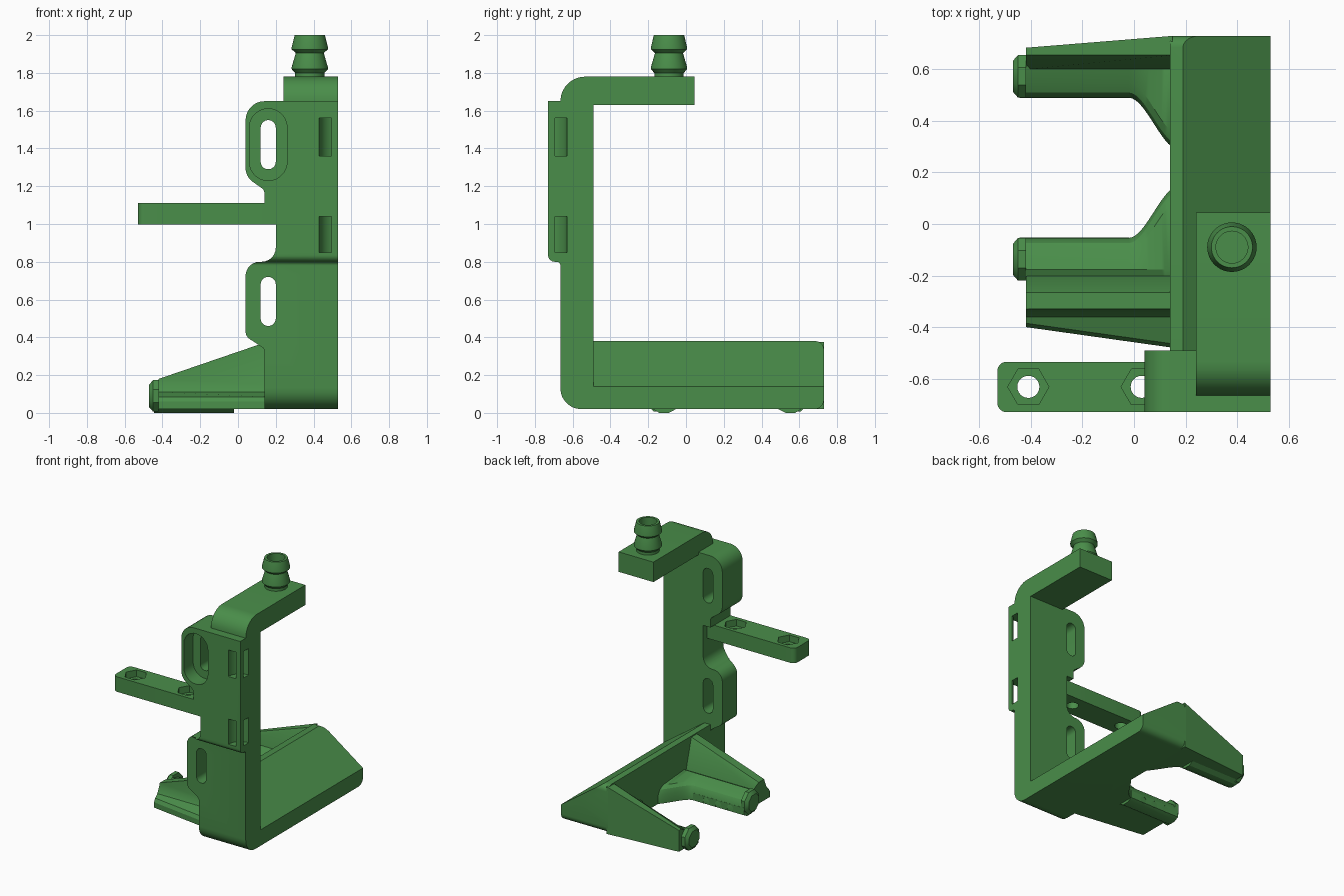
import bpy, bmesh, math
from mathutils import Vector

if "Cube" in bpy.data.objects:
    bpy.data.objects.remove(bpy.data.objects["Cube"])

green = bpy.data.materials.new("green plastic")
green.diffuse_color = (0.068, 0.27, 0.068, 1)
green.use_nodes = True
green.node_tree.nodes["Principled BSDF"].inputs["Base Color"].default_value = green.diffuse_color
PLACE = {'x': lambda a, b, t: (t, a, b), 'y': lambda a, b, t: (a, t, b), 'z': lambda a, b, t: (a, b, t)}


def rounded(points, steps=7):
    """Fillet each (a, b, radius) corner of a closed outline."""
    out = []
    for i, p in enumerate(points):
        c = Vector(p[:2])
        if len(p) < 3:
            out.append(c)
            continue
        u = (Vector(points[i - 1][:2]) - c).normalized()
        v = (Vector(points[(i + 1) % len(points)][:2]) - c).normalized()
        half = u.angle(v) / 2
        centre = c + (u + v).normalized() * (p[2] / math.sin(half))
        s = c + u * (p[2] / math.tan(half)) - centre
        e = c + v * (p[2] / math.tan(half)) - centre
        sweep = math.atan2(s.x * e.y - s.y * e.x, s.dot(e))
        for k in range(steps + 1):
            t = sweep * k / steps
            out.append(centre + Vector((s.x * math.cos(t) - s.y * math.sin(t),
                                        s.x * math.sin(t) + s.y * math.cos(t))))
    return out


def loft(name, sections, closed=False):
    """Skin rings of 3D points, with end caps unless closed."""
    bm = bmesh.new()
    rings = [[bm.verts.new(p) for p in s] for s in sections]
    n = len(rings[0])
    pairs = list(zip(rings, rings[1:])) + ([(rings[-1], rings[0])] if closed else [])
    for r, q in pairs:
        for i in range(n):
            bm.faces.new((r[i], r[(i + 1) % n], q[(i + 1) % n], q[i]))
    if not closed:
        bm.faces.new(rings[0])
        bm.faces.new(rings[-1][::-1])
    bmesh.ops.recalc_face_normals(bm, faces=bm.faces)
    me = bpy.data.meshes.new(name)
    bm.to_mesh(me)
    bm.free()
    me.materials.append(green)
    ob = bpy.data.objects.new(name, me)
    bpy.context.collection.objects.link(ob)
    return ob


def prism(name, points, axis, lo, hi):
    pts = rounded(points)
    return loft(name, [[PLACE[axis](p[0], p[1], t) for p in pts] for t in (lo, hi)])


def circle(a, b, r, n=24, turn=0):
    return [(a + r * math.cos(turn + math.tau * i / n), b + r * math.sin(turn + math.tau * i / n)) for i in range(n)]


def slot(x0, x1, z0, z1):
    r = (x1 - x0) / 2 - 0.0005
    return [(x0, z0, r), (x1, z0, r), (x1, z1, r), (x0, z1, r)]


def carve(ob, cutter, op='DIFFERENCE'):
    m = ob.modifiers.new(op.lower(), 'BOOLEAN')
    m.operation, m.solver, m.object = op, 'EXACT', cutter
    bpy.context.view_layer.objects.active = ob
    bpy.ops.object.modifier_apply(modifier=m.name)
    bpy.data.objects.remove(cutter)


# upright plate with two slotted ears
plate = prism("upright_plate", [
    (0.14, 0.02), (0.53, 0.02), (0.53, 1.65), (0.04, 1.65, 0.1), (0.04, 1.25, 0.09), (0.14, 1.18, 0.035),
    (0.14, 1.11), (0.2, 1.11), (0.2, 0.8, 0.075), (0.04, 0.8, 0.075), (0.04, 0.405, 0.05), (0.14, 0.34, 0.03)],
    'y', -0.73, -0.49)
carve(plate, prism("side_shape", [
    (-0.49, 0.0), (-0.49, 1.7), (-0.73, 1.7), (-0.73, 0.8, 0.035), (-0.665, 0.8, 0.02),
    (-0.665, 0.02, 0.11), (-0.55, 0.02), (-0.55, 0.0)], 'x', -0.2, 0.8), 'INTERSECT')
for z0, z1 in ((0.46, 0.72), (1.29, 1.55)):
    carve(plate, prism("slot_cutter", slot(0.12, 0.2, z0, z1), 'y', -0.9, -0.3))
carve(plate, prism("recess_cutter", slot(0.06, 0.26, 1.23, 1.61), 'y', -0.9, -0.62))
# curved tie channels around the corner
for z0, z1 in ((0.85, 1.04), (1.36, 1.56)):
    ring = []
    for i in range(17):
        a = math.radians(75 + 120 * i / 16)
        ring.append([(0.53 + r * math.cos(a), -0.73 + r * math.sin(a), z)
                     for r, z in ((0.036, z0), (0.1, z0), (0.1, z1), (0.036, z1))])
    carve(plate, loft("tie_cutter", ring))

# top arm that bends over the plate
prism("top_arm", [(-0.665, 1.648), (-0.665, 1.78, 0.13), (0.045, 1.78), (0.045, 1.63),
                  (-0.49, 1.63), (-0.49, 1.648)], 'x', 0.24, 0.53)

# hollow barbed hose nozzle
profile = [(0.078, 1.77), (0.078, 1.80), (0.096, 1.82), (0.096, 1.83), (0.074, 1.905), (0.096, 1.925),
           (0.096, 1.935), (0.08, 2.0), (0.062, 2.0), (0.062, 1.77)]
loft("hose_nozzle", [[(0.38 + r * math.cos(t), -0.09 + r * math.sin(t), z) for r, z in profile]
                     for t in (math.tau * i / 40 for i in range(40))], closed=True)

# side tab with nut pockets
tab = prism("side_tab", [(-0.53, -0.73, 0.035), (0.2, -0.73), (0.2, -0.535), (-0.53, -0.535, 0.035)], 'z', 0.997, 1.11)
for x in (-0.41, 0.03):
    for shape, z in ((circle(x, -0.632, 0.043), 0.9), (circle(x, -0.632, 0.08, 6), 1.06)):
        for ob in (tab, plate):
            carve(ob, prism("nut_cutter", shape, 'z', z, 1.14))

# wedge shaped foot
foot = prism("wedge_foot", [(0.14, 0.02), (0.53, 0.02), (0.53, 0.14), (0.19, 0.38), (0.14, 0.38)], 'y', -0.49, 0.73)
carve(foot, prism("foot_shape", [(-0.6, 0.02), (0.73, 0.02, 0.05), (0.73, 0.38, 0.045), (-0.6, 0.38)],
                  'x', 0.0, 0.8), 'INTERSECT')


def section(x, pts):
    return [(x, y, z) for y, z in pts]


# two locating pegs, mirrored about the middle of the foot
MID = 0.218
for side, label in ((1, "rear"), (-1, "front")):
    Y = lambda d: MID + side * d
    # peg body: inner edge flares smoothly into the foot
    rows = []
    for i in range(15):
        x = -0.42 if i == 0 else -0.02 + 0.165 * (i - 1) / 13
        t = max(0, (x + 0.02) / 0.165)
        d = 0.272 - 0.19 * (t * t * (3 - 2 * t) * 0.65 + t * t * 0.35)
        rows.append(section(x, [(Y(d), 0.02), (Y(d), 0.085), (Y(d + 0.02), 0.12), (Y(d + 0.06), 0.14),
                                (Y(0.395), 0.16), (Y(0.438), 0.14), (Y(0.438), 0.02)]))
    loft(label + "_peg", rows)
    # chamfered tip
    tips = [(-0.42, 0.083), (-0.45, 0.083), (-0.47, 0.06)]
    loft(label + "_peg_tip", [section(x, circle(Y(0.355), 0.09, r / math.cos(math.pi / 8), 8, math.pi / 8))
                              for x, r in tips])
    # bottom rail with three cross holes
    rail = prism(label + "_peg_rail", [(Y(0.271), 0.075), (Y(0.271), 0.02), (Y(0.31), 0.0), (Y(0.36), 0.0),
                                       (Y(0.41), 0.03), (Y(0.41), 0.075)], 'x', -0.445, -0.02)
    for x in (-0.33, -0.23, -0.13):
        carve(rail, prism("hole_cutter", circle(x, 0.042, 0.026, 16), 'y', min(Y(0.2), Y(0.32)), max(Y(0.2), Y(0.32))))

# rear gusset, flush with the end of the foot
loft("rear_gusset", [section(x, [(0.60, 0.02), (0.60, 0.15), (0.655, h), (y, h), (y, 0.02)])
                     for x, h, y in ((-0.42, 0.18, 0.684), (0.15, 0.375, 0.73))])
# front gusset with a sloping ridge and a curved ledge
loft("front_gusset", [section(x, [(-0.20, 0.02), (-0.20, 0.145), (-0.265, h), (-0.33, h), (-0.34, 0.15),
                                  (-0.36, 0.11), (y + 0.015, 0.085), (y, 0.06), (y, 0.02)])
                      for x, h, y in ((-0.42, 0.18, -0.40), (0.15, 0.375, -0.48))])

# smooth rounded surfaces, keep sharp edges
for ob in bpy.data.objects:
    ob.select_set(True)
    bpy.context.view_layer.objects.active = ob
bpy.ops.object.shade_smooth_by_angle(angle=math.radians(30))
